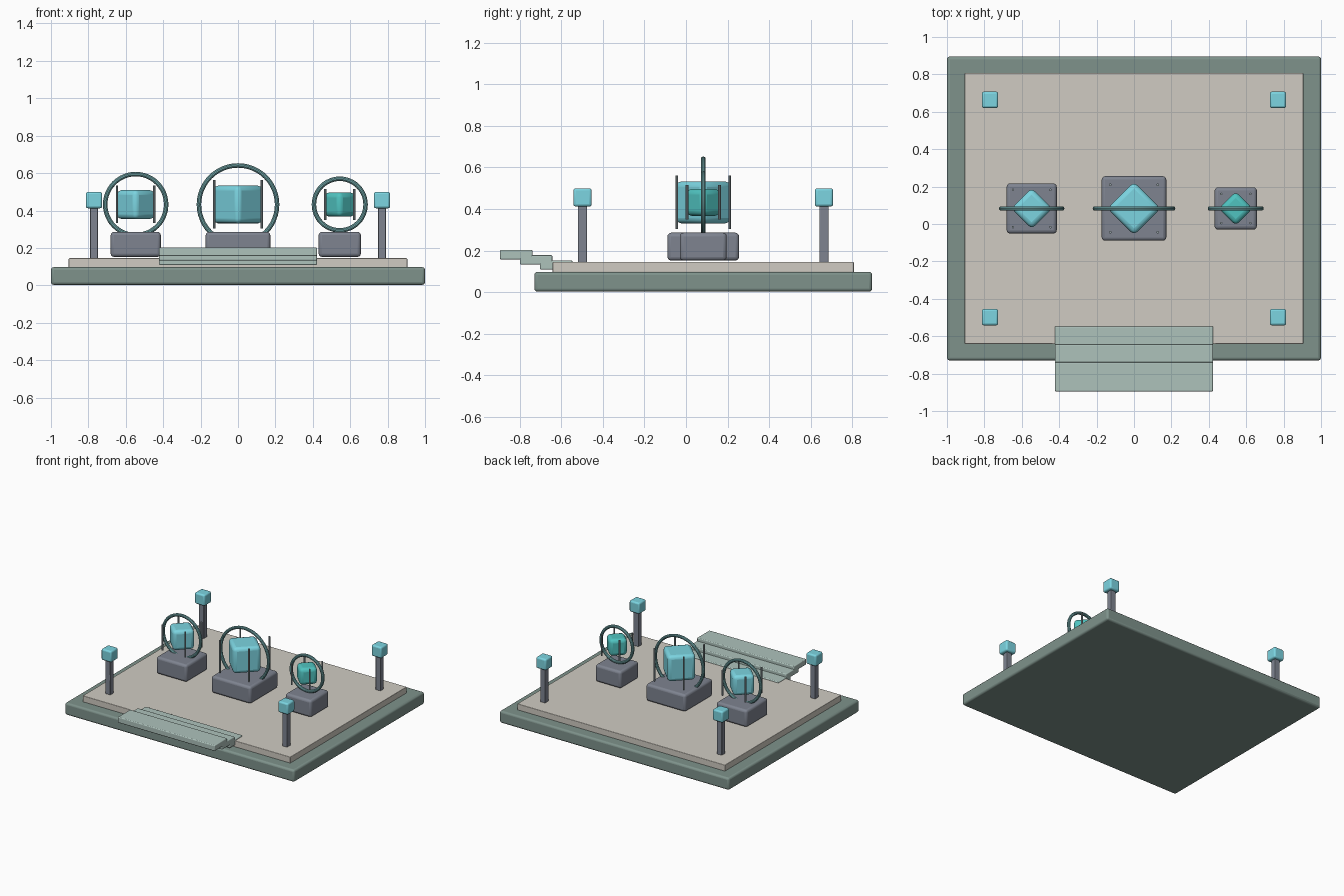
import bpy
from math import pi, radians

if "Cube" in bpy.data.objects:
    bpy.data.objects.remove(bpy.data.objects["Cube"])


def material(name, rgb):
    m = bpy.data.materials.new(name)
    m.diffuse_color = (*rgb, 1)
    m.use_nodes = True
    m.node_tree.nodes["Principled BSDF"].inputs["Base Color"].default_value = m.diffuse_color
    return m


STONE = material("green_stone", (0.21, 0.29, 0.26))
FLOOR = material("pale_floor", (0.63, 0.60, 0.54))
STEP = material("pale_step", (0.42, 0.54, 0.50))
SLATE = material("slate", (0.21, 0.23, 0.28))
CYAN = material("cyan_crystal", (0.20, 0.66, 0.75))
TEAL = material("teal_crystal", (0.08, 0.55, 0.53))
RING = material("ring_metal", (0.18, 0.42, 0.43))
ROD = material("rod_metal", (0.30, 0.36, 0.38))


def finish(name, mat):
    o = bpy.context.object
    o.name = name
    o.data.materials.append(mat)
    bpy.ops.object.shade_smooth_by_angle(angle=radians(35))
    return o


def box(name, center, size, mat, bevel, turn=0):
    bpy.ops.mesh.primitive_cube_add(size=1)
    o = bpy.context.object
    o.scale = size
    bpy.ops.object.transform_apply(location=False, rotation=False, scale=True)
    o.location = center
    o.rotation_euler.z = turn
    b = o.modifiers.new("Bevel", "BEVEL")
    b.width, b.segments = bevel, 3
    return finish(name, mat)


CY = 0.083  # centre line of the platform

# Platform and floor slab
box("platform_base", (0, CY, 0.05), (2, 1.625, 0.095), STONE, 0.015)
box("floor_slab", (0, CY, 0.12), (1.81, 1.45, 0.05), FLOOR, 0.004)

# Front steps
for i in range(3):
    box(f"step_{i + 1}", (0, -0.817 + 0.096 * i, 0.18 - 0.0245 * i),
        (0.845, 0.156, 0.045), STEP, 0.006)

# Corner lamps on posts
for sx in (-1, 1):
    for sy in (-1, 1):
        x, y = 0.77 * sx, CY + 0.581 * sy
        box("lamp_post", (x, y, 0.28), (0.043, 0.043, 0.275), SLATE, 0.004)
        box("lamp_cube", (x, y, 0.456), (0.088, 0.088, 0.088), CYAN, 0.012)


def display(label, x, base, gem, ring, rod_off, rod_len, mat):
    """Pedestal with a floating crystal, upright ring and four rods."""
    box(label + "_pedestal", (x, CY, 0.219), (base, base, 0.134), SLATE, 0.018)
    box(label + "_crystal", (x, CY, 0.432), (gem, gem, gem), mat, 0.026, pi / 4)
    bpy.ops.mesh.primitive_torus_add(
        location=(x, CY, 0.432), rotation=(pi / 2, 0, 0), major_radius=ring,
        minor_radius=0.012, major_segments=48, minor_segments=10)
    finish(label + "_ring", RING)
    for sx in (-1, 1):
        for sy in (-1, 1):
            bpy.ops.mesh.primitive_cylinder_add(
                vertices=10, radius=0.0065, depth=rod_len,
                location=(x + rod_off * sx, CY + rod_off * sy, 0.433))
            finish(label + "_rod", ROD)


display("left", -0.547, 0.268, 0.156, 0.163, 0.100, 0.200, CYAN)
display("center", 0, 0.345, 0.202, 0.209, 0.127, 0.258, CYAN)
display("right", 0.544, 0.226, 0.130, 0.138, 0.078, 0.165, TEAL)
